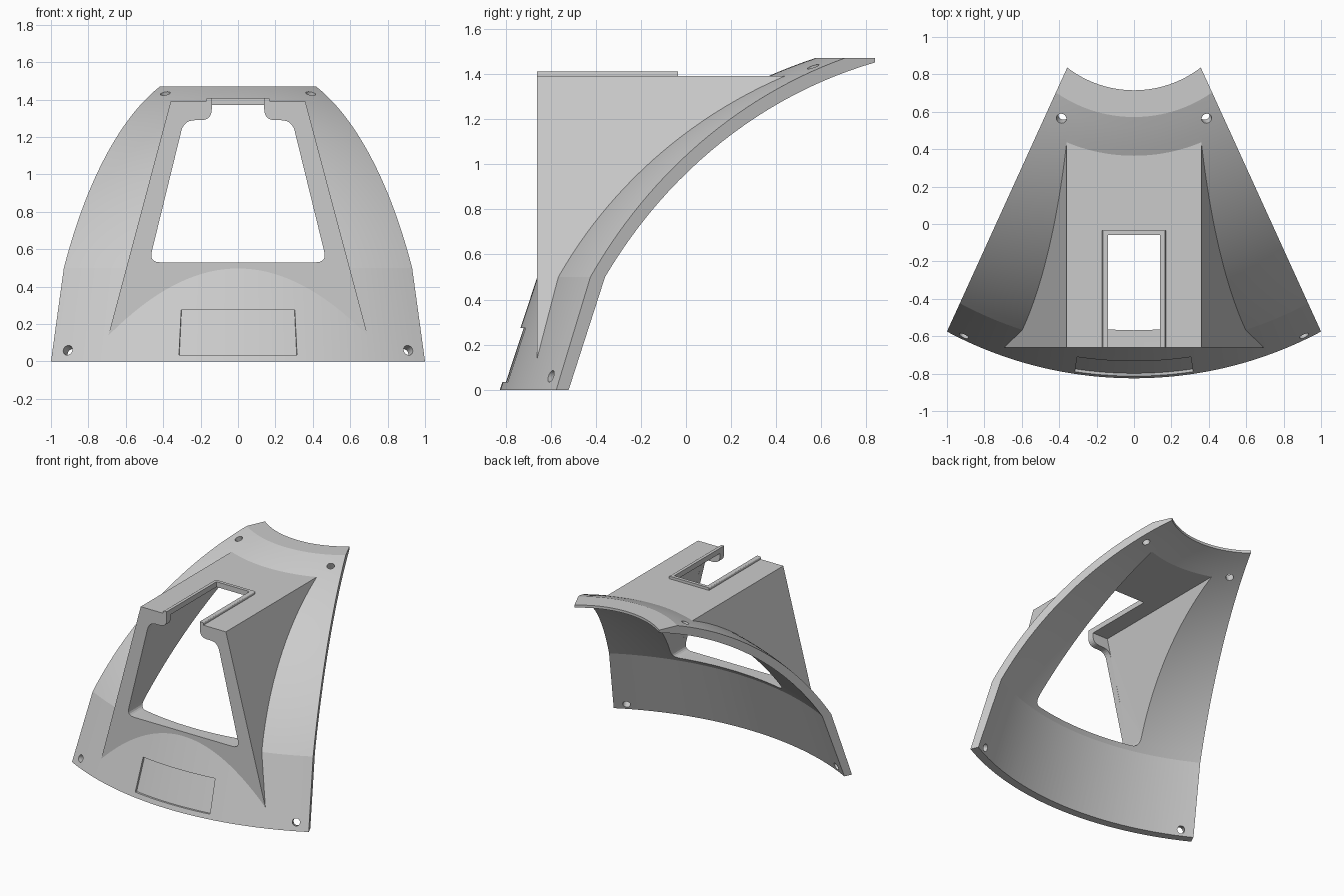
import bpy, bmesh, math
from mathutils import Vector

if "Cube" in bpy.data.objects:
    bpy.data.objects.remove(bpy.data.objects["Cube"])

YC = 1.30                      # axis of the dome (x = 0, y = YC)
ZC, R_OUT, R_IN = -0.72, 2.308, 2.248


def make(name, bm):
    bmesh.ops.recalc_face_normals(bm, faces=bm.faces[:])
    me = bpy.data.meshes.new(name)
    bm.to_mesh(me)
    bm.free()
    ob = bpy.data.objects.new(name, me)
    bpy.context.collection.objects.link(ob)
    return ob


def revolve(name, profile, half_angle, steps):
    """Closed wedge: (r, z) profile swept about the dome axis."""
    bm = bmesh.new()
    rings = []
    for i in range(steps + 1):
        a = -half_angle + 2 * half_angle * i / steps
        rings.append([bm.verts.new((r * math.sin(a), YC - r * math.cos(a), z)) for r, z in profile])
    n = len(profile)
    for p, q in zip(rings, rings[1:]):
        for k in range(n):
            m = (k + 1) % n
            bm.faces.new((p[k], p[m], q[m], q[k]))
    bm.faces.new(rings[0])
    bm.faces.new(rings[-1])
    return make(name, bm)


def prism(name, pts, y0, y1):
    """Front-view (x, z) outline extruded along y."""
    bm = bmesh.new()
    a = [bm.verts.new((x, y0, z)) for x, z in pts]
    b = [bm.verts.new((x, y1, z)) for x, z in pts]
    n = len(pts)
    for k in range(n):
        m = (k + 1) % n
        bm.faces.new((a[k], a[m], b[m], b[k]))
    bm.faces.new(a)
    bm.faces.new(b)
    return make(name, bm)


def outline(half):
    """Mirror a half outline (x, z, fillet) and round its corners."""
    pts = half + [(-x, z, r) for x, z, r in reversed(half)]
    out = []
    for i, (x, z, r) in enumerate(pts):
        p = Vector((x, z))
        if not r:
            out.append((x, z))
            continue
        u = (Vector(pts[i - 1][:2]) - p).normalized() * r
        v = (Vector(pts[(i + 1) % len(pts)][:2]) - p).normalized() * r
        for k in range(7):
            t = k / 6
            q = p + u * (1 - t) ** 2 + v * t ** 2
            out.append((q.x, q.y))
    return out


def cylinder(name, loc, axis, r=0.027, depth=0.4):
    bm = bmesh.new()
    bmesh.ops.create_cone(bm, cap_ends=True, segments=24, radius1=r, radius2=r, depth=depth)
    rot = Vector(axis).to_track_quat('Z', 'Y').to_matrix()
    for v in bm.verts:
        v.co = rot @ v.co + Vector(loc)
    return make(name, bm)


def boolean(ob, tool, op):
    mod = ob.modifiers.new(op, 'BOOLEAN')
    mod.operation, mod.solver, mod.object = op, 'EXACT', tool
    bpy.context.view_layer.objects.active = ob
    bpy.ops.object.modifier_apply(modifier=mod.name)
    bpy.data.objects.remove(tool)


def arc(radius, r0, r1, n=28):
    a0, a1 = math.asin(r0 / radius), math.asin(r1 / radius)
    return [(radius * math.sin(a0 + (a1 - a0) * i / n),
             ZC + radius * math.cos(a0 + (a1 - a0) * i / n)) for i in range(n + 1)]


# outer dome body, trimmed by the two straight sides
body = revolve("dome_panel", [(0.585, 0), (2.125, 0)] + arc(R_OUT, 1.959, 0.728) + [(0.585, 1.47)],
               math.radians(45), 80)
bm = bmesh.new()
bm.from_mesh(body.data)
for s in (1, -1):
    res = bmesh.ops.bisect_plane(bm, geom=bm.verts[:] + bm.edges[:] + bm.faces[:],
                                 plane_co=(s, -0.575, 0), plane_no=(s * 1.405, 0.64, 0), clear_outer=True)
    cut = [e for e in res['geom_cut'] if isinstance(e, bmesh.types.BMEdge)]
    bmesh.ops.holes_fill(bm, edges=cut, sides=0)
bmesh.ops.recalc_face_normals(bm, faces=bm.faces[:])
bm.to_mesh(body.data)
bm.free()

# dormer housing, and raised rim round the roof slot
boolean(body, prism("dormer", outline([(0.717, 0.05, 0), (0.36, 1.39, 0)]), -0.66, 0.5), 'UNION')
boolean(body, prism("slot_rim", outline([(0.17, 1.375, 0), (0.17, 1.41, 0.012)]), -0.66, -0.035), 'UNION')

# hollow inside of dome and dormer
inner = [(0.3, -0.1), (2.10, -0.1)] + arc(R_IN, 1.888, 0.3)
boolean(body, revolve("dome_hollow", inner, math.radians(65), 116), 'DIFFERENCE')
boolean(body, prism("dormer_hollow", outline([(0.475, 0.53, 0.06), (0.27, 1.37, 0)]), -0.61, 0.6), 'DIFFERENCE')

# window opening with shoulders, and roof slot
window = outline([(0.475, 0.53, 0.06), (0.289, 1.29, 0.06), (0.14, 1.29, 0.06), (0.14, 1.5, 0)])
boolean(body, prism("window", window, -0.9, -0.6), 'DIFFERENCE')
boolean(body, prism("roof_slot", outline([(0.14, 1.32, 0), (0.14, 1.5, 0)]), -0.8, -0.06), 'DIFFERENCE')

# shallow recessed plate on the front
def cone_r(z):
    return 2.125 - 0.332 * z
plate = [(cone_r(0.035) - 0.015, 0.035), (2.3, 0.035), (2.3, 0.275), (cone_r(0.275) - 0.015, 0.275)]
boolean(body, revolve("plate_recess", plate, 0.15, 16), 'DIFFERENCE')

# four screw holes, square to the surface
for s in (1, -1):
    a = math.asin(0.91 / 2.105)
    boolean(body, cylinder("low_hole", (s * 0.91, YC - 2.105 * math.cos(a), 0.06),
                           (s * math.sin(a), -math.cos(a), 0.33)), 'DIFFERENCE')
    boolean(body, cylinder("top_hole", (s * 0.388, 0.565, 1.43),
                           (s * 0.388, 0.565 - YC, 2.15)), 'DIFFERENCE')

bpy.ops.object.select_all(action='DESELECT')
body.select_set(True)
bpy.context.view_layer.objects.active = body
bpy.ops.object.shade_smooth_by_angle(angle=math.radians(12))
